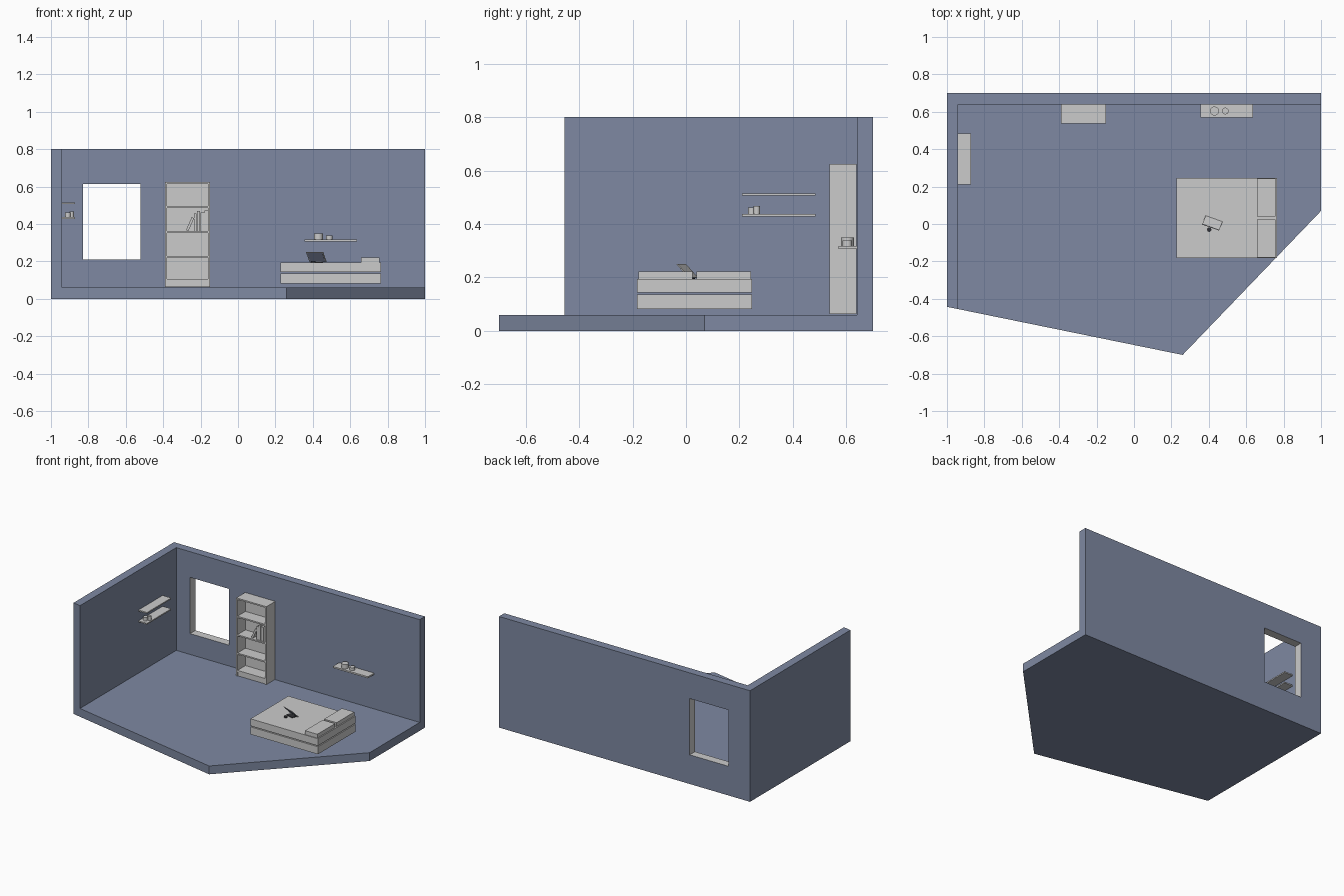
import bpy, bmesh, math
from mathutils import Matrix, Vector

if "Cube" in bpy.data.objects:
    bpy.data.objects.remove(bpy.data.objects["Cube"])


def material(name, rgb):
    m = bpy.data.materials.new(name)
    m.diffuse_color = (*rgb, 1)
    m.use_nodes = True
    m.node_tree.nodes["Principled BSDF"].inputs["Base Color"].default_value = m.diffuse_color
    return m


blue = material("wall_blue", (0.21, 0.25, 0.36))
grey = material("reveal_grey", (0.8, 0.8, 0.8))
dark = material("dark_plastic", (0.03, 0.03, 0.035))


def finish(name, bm, mat=None):
    bmesh.ops.recalc_face_normals(bm, faces=bm.faces)
    me = bpy.data.meshes.new(name)
    bm.to_mesh(me)
    bm.free()
    ob = bpy.data.objects.new(name, me)
    bpy.context.collection.objects.link(ob)
    if mat:
        me.materials.append(mat)
    return ob


def box(name, x, y, z, mat=None, matrix=None):
    """Box from (min, max) pairs, optionally moved by a matrix."""
    bm = bmesh.new()
    bmesh.ops.create_cube(bm, size=1)
    for v in bm.verts:
        v.co = [lo + (c + 0.5) * (hi - lo) for c, (lo, hi) in zip(v.co, (x, y, z))]
    if matrix:
        bm.transform(matrix)
    return finish(name, bm, mat)


def pot(name, x, y, z, r, h, mat=None):
    bm = bmesh.new()
    bmesh.ops.create_cone(bm, cap_ends=True, segments=24, radius1=r, radius2=r, depth=h,
                          matrix=Matrix.Translation((x, y, z + h / 2)))
    ob = finish(name, bm, mat)
    bpy.context.view_layer.objects.active = ob
    ob.select_set(True)
    bpy.ops.object.shade_smooth_by_angle()
    ob.select_set(False)


# Room shell: five-sided floor with an L of wall raised from it
FLOOR, TOP = 0.06, 0.80
bm = bmesh.new()
plan = [(-1, .7), (-1, -.443), (-.94, -.455), (.26, -.7), (1, .07), (1, .64), (1, .7), (-.94, .64)]
vs = [bm.verts.new((x, y, FLOOR)) for x, y in plan]
wall_face = bm.faces.new([vs[i] for i in (0, 1, 2, 7, 5, 6)])
bm.faces.new([vs[i] for i in (7, 2, 3, 4, 5)])
low = [bm.verts.new((x, y, 0)) for x, y in plan[:7]]
bm.faces.new(low[::-1])
for i in range(7):
    j = (i + 1) % 7
    bm.faces.new((vs[i], low[i], low[j], vs[j]))
ext = bmesh.ops.extrude_face_region(bm, geom=[wall_face])
bmesh.ops.translate(bm, vec=(0, 0, TOP - FLOOR),
                    verts=[g for g in ext["geom"] if isinstance(g, bmesh.types.BMVert)])
if wall_face.is_valid:
    bm.faces.remove(wall_face)
bmesh.ops.dissolve_limit(bm, angle_limit=0.001, verts=bm.verts, edges=bm.edges)
room = finish("room_shell", bm, blue)

# Window opening with grey reveals
cutter = box("window_cutter", (-.83, -.52), (.55, .8), (.21, .615), grey)
cutter.hide_render = True
mod = room.modifiers.new("window", "BOOLEAN")
mod.object = cutter
mod.operation = "DIFFERENCE"
mod.solver = "EXACT"
mod.material_mode = "TRANSFER"
bpy.context.view_layer.objects.active = room
bpy.ops.object.modifier_apply(modifier="window")
bpy.data.objects.remove(cutter)

# Bookcase
X0, X1, Y0, Y1 = -.39, -.15, .537, .638
T = .01
for side, x in (("left", X0), ("right", X1 - T)):
    box("bookcase_side_" + side, (x, x + T), (Y0, Y1), (.064, .625))
box("bookcase_back", (X0 + T, X1 - T), (Y1 - T, Y1), (.064, .615))
box("bookcase_top", (X0 + T, X1 - T), (Y0, Y1), (.615, .625))
box("bookcase_plinth", (X0 + T, X1 - T), (Y0 + .004, Y0 + .014), (.064, .095))
for i, z in enumerate((.095, .22, .352, .485)):
    box(f"bookcase_shelf_{i}", (X0 + T, X1 - T), (Y0, Y1 - T), (z, z + T))

# Books: an upright row and one leaning against it
x = -.236
for i, (w, h) in enumerate(((.014, .095), (.017, .108), (.021, .10), (.018, .11))):
    box(f"book_{i}", (x, x + w), (.548, .62), (.362, .362 + h))
    x += w + .002
lean = Matrix.Translation((-.278, 0, .368)) @ Matrix.Rotation(math.radians(24), 4, "Y")
box("leaning_book", (0, .014), (.548, .62), (0, .075), matrix=lean)

# Wall shelves with pots
box("back_wall_shelf", (.356, .636), (.57, .641), (.307, .318))
pot("large_pot", .43, .604, .318, .024, .031)
pot("small_pot", .488, .604, .318, .018, .02)
for i, z in enumerate((.428, .506)):
    box(f"left_wall_shelf_{i}", (-.941, -.872), (.21, .485), (z, z + .009))
pot("left_pot_a", -.91, .247, .437, .015, .025)
pot("left_pot_b", -.89, .265, .437, .012, .03)

# Bed
BX, BY = (.228, .765), (-.183, .247)
box("bed_base", BX, BY, (.082, .136))
box("mattress", BX, BY, (.143, .194))
for name, y in (("front_pillow", (-.178, .024)), ("rear_pillow", (.04, .243))):
    box(name, (.658, .757), y, (.194, .222))

# Screen on the bed, tipped towards the front
along = Vector((.09, -.032, 0)).normalized()
up = Vector((-.018, -.046, .052)).normalized()
normal = along.cross(up)
frame = Matrix((along, up, normal)).transposed().to_4x4()
frame = Matrix.Translation((.427, .026, .197)) @ frame
box("screen_body", (-.048, .048), (0, .07), (-.004, 0), None, frame)
box("screen_panel", (-.043, .043), (.004, .066), (0, .001), blue, frame)
box("keyboard_base", (-.03, .03), (0, .035), (0, .004), dark,
    Matrix.Translation((.415, -.01, .194)) @ Matrix.Rotation(math.radians(-19), 4, "Z"))
pot("round_puck", .402, -.03, .194, .012, .008, dark)
